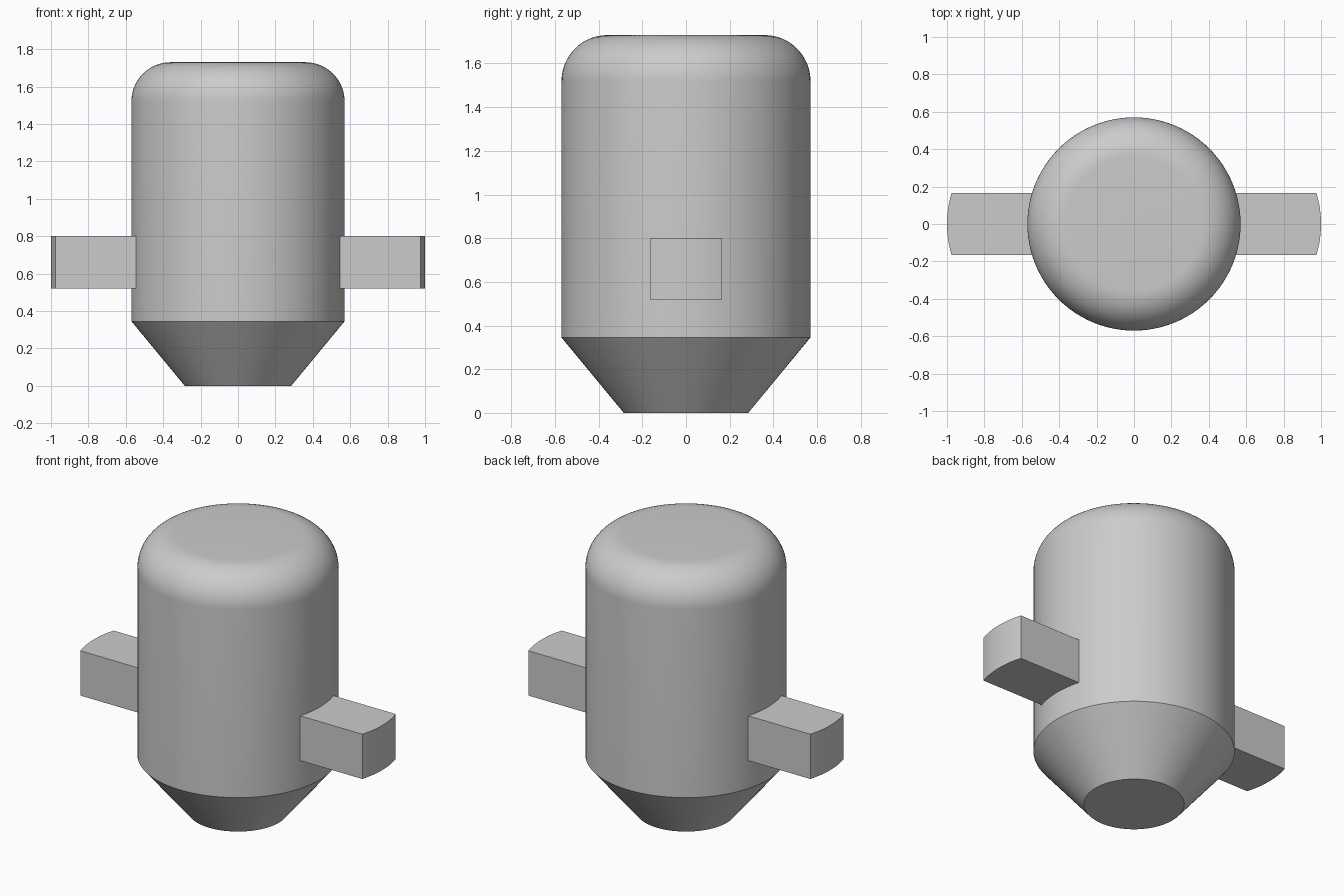
import bpy, bmesh
from math import sin, cos, pi, asin, radians

cube = bpy.data.objects.get("Cube")
if cube:
    bpy.data.objects.remove(cube, do_unlink=True)

grey = bpy.data.materials.new("plain grey")
grey.use_nodes = True
colour = (0.6, 0.6, 0.6, 1)
grey.diffuse_color = colour
grey.node_tree.nodes["Principled BSDF"].inputs["Base Color"].default_value = colour

RADIUS = 0.57
HEIGHT = 1.73
FILLET = 0.21
SEGMENTS = 96


def finish(name, bm):
    bmesh.ops.recalc_face_normals(bm, faces=bm.faces)
    mesh = bpy.data.meshes.new(name)
    bm.to_mesh(mesh)
    bm.free()
    mesh.materials.append(grey)
    obj = bpy.data.objects.new(name, mesh)
    bpy.context.collection.objects.link(obj)
    bpy.ops.object.select_all(action="DESELECT")
    obj.select_set(True)
    bpy.context.view_layer.objects.active = obj
    bpy.ops.object.shade_smooth_by_angle(angle=radians(25))
    return obj


# Body: tapered foot, straight wall, rounded shoulder and flat top
profile = [(RADIUS / 2, 0), (RADIUS, 0.345)]
for i in range(17):
    a = pi / 2 * i / 16
    profile.append((RADIUS - FILLET + FILLET * cos(a), HEIGHT - FILLET + FILLET * sin(a)))

bm = bmesh.new()
rings = []
for r, z in profile:
    angles = [2 * pi * k / SEGMENTS for k in range(SEGMENTS)]
    rings.append([bm.verts.new((r * cos(a), r * sin(a), z)) for a in angles])
for low, high in zip(rings, rings[1:]):
    for k in range(SEGMENTS):
        n = (k + 1) % SEGMENTS
        bm.faces.new((low[k], low[n], high[n], high[k]))
bm.faces.new(rings[0])
bm.faces.new(rings[-1])
finish("body", bm)


# Side lugs: blocks whose inner and outer ends both follow the body's curve
def lug(name, side):
    half_width, bottom, top = 0.165, 0.52, 0.80
    spread = asin(half_width / RADIUS)
    arc = [spread * (i / 6 - 1) for i in range(13)]
    outline = [(1 - RADIUS + RADIUS * cos(a), RADIUS * sin(a)) for a in arc]
    outline += [(RADIUS * cos(a) - 0.004, RADIUS * sin(a)) for a in reversed(arc)]
    bm = bmesh.new()
    face = bm.faces.new([bm.verts.new((side * x, y, bottom)) for x, y in outline])
    raised = bmesh.ops.extrude_face_region(bm, geom=[face], use_keep_orig=True)
    verts = [v for v in raised["geom"] if isinstance(v, bmesh.types.BMVert)]
    bmesh.ops.translate(bm, verts=verts, vec=(0, 0, top - bottom))
    finish(name, bm)


lug("left_lug", 1)
lug("right_lug", -1)
